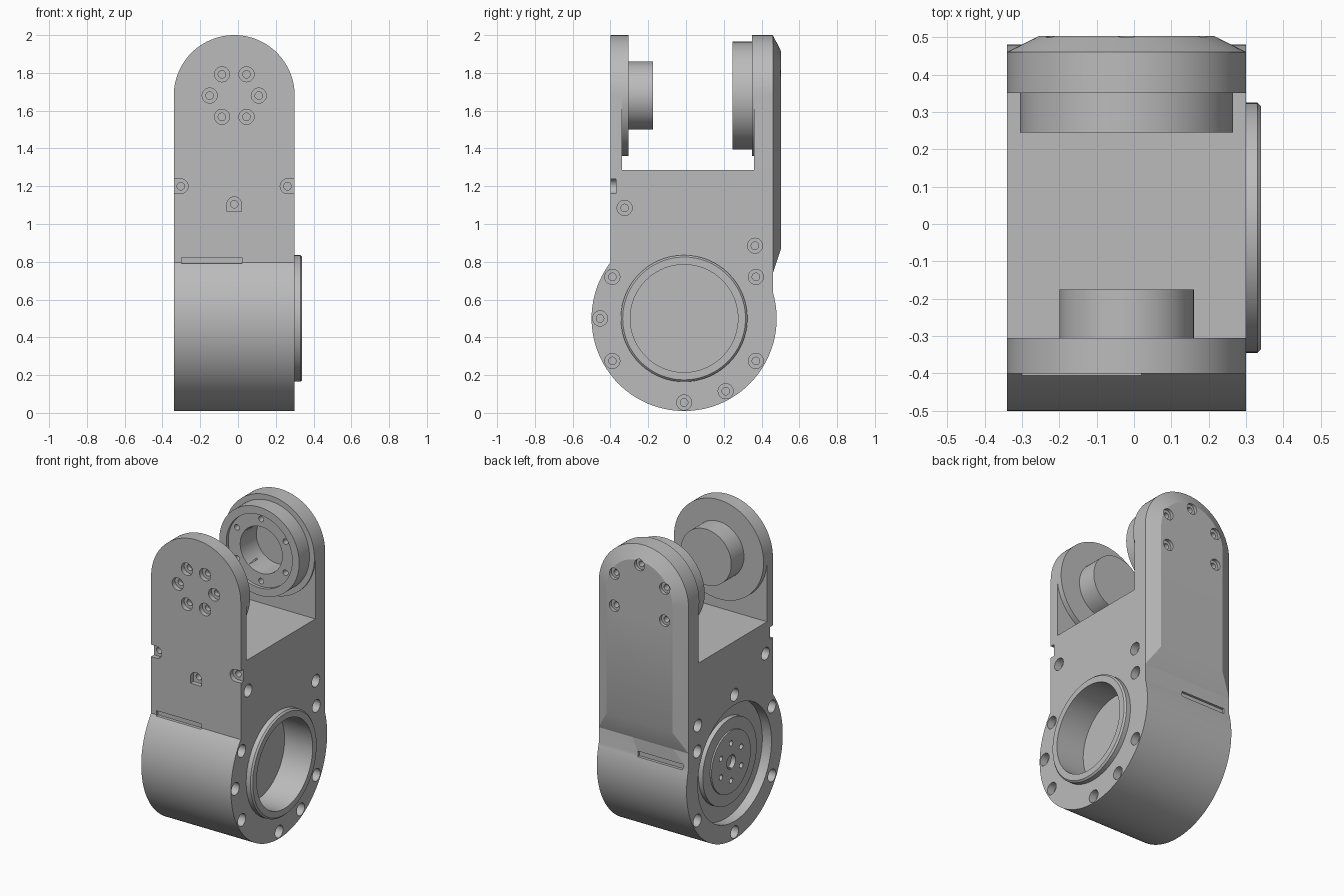
import bpy, bmesh
from math import sin, cos, pi, atan2, radians
from mathutils import Vector

if "Cube" in bpy.data.objects:
    bpy.data.objects.remove(bpy.data.objects["Cube"])

grey = bpy.data.materials.new("machined_grey")
grey.use_nodes = True
grey.diffuse_color = (0.5, 0.5, 0.5, 1)
grey.node_tree.nodes["Principled BSDF"].inputs["Base Color"].default_value = (0.5, 0.5, 0.5, 1)

MID = -0.02                # centre plane of the housing
LEFT, RIGHT = 0.30, -0.34  # side faces
PIVOT = (MID, 1.68)        # fork axis in x, z
HUB = (-0.01, 0.5)         # barrel axis in y, z


def place(axis, u, v, h):
    return Vector((h, u, v)) if axis == "X" else Vector((u, h, v))


def finish(name, bm):
    bmesh.ops.recalc_face_normals(bm, faces=bm.faces)
    mesh = bpy.data.meshes.new(name)
    bm.to_mesh(mesh)
    bm.free()
    mesh.materials.append(grey)
    obj = bpy.data.objects.new(name, mesh)
    bpy.context.scene.collection.objects.link(obj)
    return obj


def loft(name, axis, loop_a, lo, loop_b, hi):
    """Solid between two outlines with equal point counts."""
    bm = bmesh.new()
    a = [bm.verts.new(place(axis, u, v, lo)) for u, v in loop_a]
    b = [bm.verts.new(place(axis, u, v, hi)) for u, v in loop_b]
    bm.faces.new(a)
    bm.faces.new(b)
    for i in range(len(a)):
        j = (i + 1) % len(a)
        bm.faces.new((a[i], a[j], b[j], b[i]))
    return finish(name, bm)


def prism(name, axis, loop, lo, hi):
    return loft(name, axis, loop, lo, loop, hi)


def box(name, x, y, z):
    return prism(name, "Y", [(x[0], z[0]), (x[1], z[0]), (x[1], z[1]), (x[0], z[1])], *y)


def lathe(name, axis, centre, profile, n=96):
    """Turned solid; profile is (radius, height), closed on the axis at both ends."""
    bm = bmesh.new()
    rings = []
    for r, h in profile:
        count = n if r > 0 else 1
        rings.append([bm.verts.new(place(axis, centre[0] + r * cos(2 * pi * i / n),
                                         centre[1] + r * sin(2 * pi * i / n), h))
                      for i in range(count)])
    for a, b in zip(rings, rings[1:]):
        for i in range(n):
            j = (i + 1) % n
            quad = [a[i % len(a)], a[j % len(a)], b[j % len(b)], b[i % len(b)]]
            bm.faces.new(list(dict.fromkeys(quad)))
    return finish(name, bm)


def drill(axis, centre, surface, inward, r=0.04, depth=0.05):
    """Counterbored hole cutter."""
    s = inward
    return lathe("hole_cutter", axis, centre,
                 [(0, surface - s * 0.03), (r, surface - s * 0.03), (r, surface + s * depth),
                  (r / 2, surface + s * depth), (r / 2, surface + s * (depth + 0.04)),
                  (0, surface + s * (depth + 0.04))], 24)


def combine(obj, tools, operation, keep=False):
    for tool in tools:
        mod = obj.modifiers.new(operation, "BOOLEAN")
        mod.operation, mod.solver, mod.object = operation, "EXACT", tool
    bpy.context.view_layer.update()
    graph = bpy.context.evaluated_depsgraph_get()
    mesh = bpy.data.meshes.new_from_object(obj.evaluated_get(graph))
    obj.modifiers.clear()
    obj.data = mesh
    if not keep:
        for tool in tools:
            bpy.data.objects.remove(tool)


def circle(centre, r, count, start=0):
    return [(centre[0] + r * cos(start + 2 * pi * i / count),
             centre[1] + r * sin(start + 2 * pi * i / count)) for i in range(count)]


def arch(r, base, n=48):
    """Round-topped outline about the fork axis."""
    top = [(MID + r * cos(pi * i / n), PIVOT[1] + r * sin(pi * i / n)) for i in range(n + 1)]
    return top + [(MID - r, base), (MID + r, base)]


# Barrel and block side outline
R, FRONT, BACK, FLOOR = 0.49, -0.40, 0.46, 1.285
a0 = atan2(0.1386, BACK - HUB[0])
a1 = atan2(0.2966, FRONT - HUB[0]) - 2 * pi
N = 96
outline = [(HUB[0] + R * cos(a0 + (a1 - a0) * i / N), HUB[1] + R * sin(a0 + (a1 - a0) * i / N))
           for i in range(N + 1)]
outline += [(FRONT, FLOOR), (BACK, FLOOR)]
housing = prism("housing", "X", outline, RIGHT, LEFT)

# Fork arms and chamfered rear cover
combine(housing, [
    prism("front_arm", "Y", arch(0.32, FLOOR), FRONT, -0.34),
    prism("rear_arm", "Y", arch(0.32, FLOOR), 0.36, BACK),
    loft("rear_cover", "Y", arch(0.32, 0.74), BACK, arch(0.235, 0.87), 0.503),
], "UNION")

# Side openings: bearing cavity on the left, output recess on the right
cavity = lathe("cavity_cutter", "X", HUB, [(0, 0.4), (0.285, 0.4), (0.285, 0.14), (0, 0.14)])
recess = lathe("recess_cutter", "X", HUB, [(0, -0.4), (0.375, -0.4), (0.375, -0.275), (0, -0.275)])
bore = lathe("bore_cutter", "Y", PIVOT, [(0, 0.2), (0.15, 0.2), (0.15, 0.43), (0, 0.43)])
combine(housing, [cavity, recess, bore], "DIFFERENCE", keep=True)

# Screw holes on both sides
shared = [(y, z) for y in (-0.39, 0.37) for z in (0.275, 0.72)]
shared += [(-0.01, 0.055), (0.365, 0.885), (-0.325, 1.085)]
cutters = [drill("X", p, LEFT, -1) for p in shared + [(-0.455, 0.5), (0.21, 0.115)]]
cutters += [drill("X", p, RIGHT, 1) for p in shared + [(-0.01, 0.94)]]

# Screw holes on the front arm and rear cover
cutters += [drill("Y", p, FRONT, 1, depth=0.03) for p in circle(PIVOT, 0.13, 6)]
cutters += [drill("Y", p, 0.503, -1, r=0.036, depth=0.02)
            for i, p in enumerate(circle(PIVOT, 0.207, 6, pi / 2)) if i != 3]

# Open-ended pockets on the front, each with a screw hole
for cx, cz, facing, length in ((-0.303, 1.2, 0, 0.08), (0.262, 1.2, pi, 0.08),
                               (MID, 1.105, pi / 2, 0.04)):
    r = 0.039
    slot = [(cx + r * cos(facing - pi / 2 + pi * i / 12), cz + r * sin(facing - pi / 2 + pi * i / 12))
            for i in range(13)]
    slot += [(u - length * cos(facing), v - length * sin(facing)) for u, v in (slot[-1], slot[0])]
    cutters.append(prism("pocket_cutter", "Y", slot, FRONT - 0.05, FRONT + 0.03))
    cutters.append(lathe("hole_cutter", "Y", (cx, cz),
                         [(0, FRONT - 0.02), (0.02, FRONT - 0.02), (0.02, -0.32), (0, -0.32)], 24))

# Pry slots where the flat faces meet the barrel
cutters.append(box("slot_cutter", (-0.30, 0.02), (-0.45, -0.385), (0.79, 0.823)))
cutters.append(box("slot_cutter", (-0.30, 0.02), (0.445, 0.52), (0.625, 0.66)))
combine(housing, cutters, "DIFFERENCE")

# Raised bearing ring on the left
ring = lathe("bearing_ring", "X", HUB,
             [(0, 0.29), (0.335, 0.29), (0.335, 0.33), (0.325, 0.34), (0, 0.34)])
combine(ring, [cavity], "DIFFERENCE")

# Output disc inside the right recess
disc = lathe("output_disc", "X", HUB,
             [(0, -0.27), (0.275, -0.27), (0.275, -0.305), (0.2, -0.305), (0.2, -0.315), (0, -0.315)])
holes = [lathe("hole_cutter", "X", p, [(0, -0.35), (r, -0.35), (r, -0.285), (0, -0.285)], 24)
         for p, r in [(HUB, 0.045)] + [(p, 0.017) for p in circle(HUB, 0.12, 6, pi / 2)]]
combine(disc, holes, "DIFFERENCE")

# Fork bosses
lathe("front_boss", "Y", PIVOT,
      [(0, -0.34), (0.32, -0.34), (0.32, -0.305), (0.18, -0.305), (0.18, -0.175), (0, -0.175)])
rear = lathe("rear_boss", "Y", PIVOT,
             [(0, 0.36), (0.32, 0.36), (0.32, 0.35), (0.285, 0.35), (0.285, 0.245),
              (0.235, 0.245), (0.235, 0.265), (0, 0.265)])
screws = [lathe("hole_cutter", "Y", p, [(0, 0.22), (0.018, 0.22), (0.018, 0.31), (0, 0.31)], 24)
          for p in circle(PIVOT, 0.2, 6, pi / 2)]
combine(rear, [bore] + screws, "DIFFERENCE")
bpy.data.objects.remove(recess)

# Smooth round walls, crisp edges
for obj in bpy.context.scene.objects:
    if obj.type == "MESH":
        obj.select_set(True)
        bpy.context.view_layer.objects.active = obj
bpy.ops.object.shade_smooth_by_angle(angle=radians(25))
